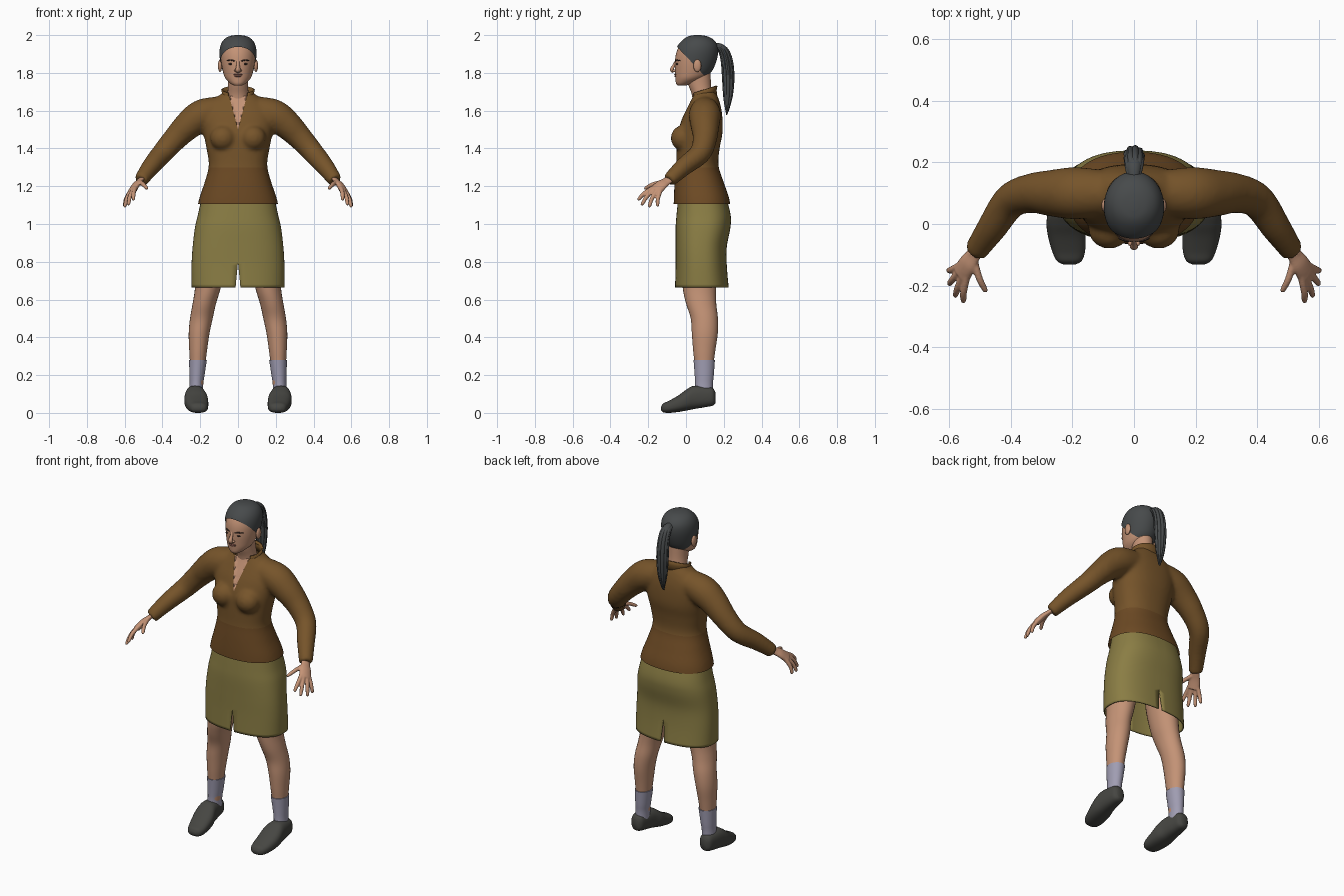
import bpy, bmesh, math, random
from mathutils import Vector

if "Cube" in bpy.data.objects:
    bpy.data.objects.remove(bpy.data.objects["Cube"])

random.seed(4)


def colour(name, r, g, b):
    m = bpy.data.materials.new(name)
    m.diffuse_color = [((c / 255 + 0.055) / 1.055) ** 2.4 for c in (r, g, b)] + [1]
    m.use_nodes = True
    m.node_tree.nodes["Principled BSDF"].inputs["Base Color"].default_value = m.diffuse_color
    return m


BROWN = colour("brown jacket", 118, 84, 42)
LOWBROWN = colour("dark brown jacket", 109, 74, 36)
OLIVE = colour("olive skirt", 138, 125, 68)
SKIN = colour("skin", 196, 147, 118)
SOCK = colour("lavender sock", 160, 157, 178)
SHOE = colour("charcoal shoe", 70, 70, 66)
HAIR = colour("dark grey hair", 71, 74, 75)
LIP = colour("lip", 152, 100, 88)
DARK = colour("dark brow", 58, 45, 40)


def spline(rows, k):
    """Smooth interpolation through rows of numbers."""
    out = []
    for i in range(len(rows) - 1):
        a, b, c, d = (rows[min(max(j, 0), len(rows) - 1)] for j in range(i - 1, i + 3))
        for s in range(k):
            t = s / k
            out.append([0.5 * (2 * q + (r - p) * t + (2 * p - 5 * q + 4 * r - u) * t * t
                        + (3 * q - p - 3 * r + u) * t ** 3) for p, q, r, u in zip(a, b, c, d)])
    return out + [list(rows[-1])]


def skin_rings(bm, rings, cap=True):
    vs = [[bm.verts.new(p) for p in ring] for ring in rings]
    n = len(vs[0])
    for a, b in zip(vs, vs[1:]):
        for i in range(n):
            bm.faces.new((a[i], a[(i + 1) % n], b[(i + 1) % n], b[i]))
    if cap:
        bm.faces.new(vs[0])
        bm.faces.new(vs[-1])


def loft(bm, rows, n=40, power=2.0, axis='z', cap=True, k=5, grow=0.0):
    """Rows: position along axis, centre x, half width, low and high of the third axis."""
    rings = []
    for h, cx, rx, lo, hi in spline(rows, k):
        ring = []
        for i in range(n):
            a = 2 * math.pi * i / n
            c, s = math.cos(a), math.sin(a)
            u = cx + (rx + grow) * math.copysign(abs(c) ** (2 / power), c)
            v = (lo + hi) / 2 + ((hi - lo) / 2 + grow) * math.copysign(abs(s) ** (2 / power), s)
            ring.append((u, v, h) if axis == 'z' else (u, h, v))
        rings.append(ring)
    skin_rings(bm, rings, cap)


def tube(bm, rows, side=(0, 1, 0.01), flat=1.0, n=16, k=5):
    """Rows: x, y, z, radius."""
    pts = spline(rows, k)
    rings = []
    for i, p in enumerate(pts):
        t = (Vector(pts[min(i + 1, len(pts) - 1)][:3]) - Vector(pts[max(i - 1, 0)][:3])).normalized()
        s = Vector(side)
        s = (s - t * s.dot(t)).normalized()
        o = t.cross(s)
        rings.append([Vector(p[:3]) + p[3] * (s * math.cos(a) + o * flat * math.sin(a))
                      for a in (2 * math.pi * j / n for j in range(n))])
    skin_rings(bm, rings)


def ball(bm, loc, size):
    g = bmesh.ops.create_uvsphere(bm, u_segments=20, v_segments=12, radius=1)
    bmesh.ops.scale(bm, vec=size, verts=g['verts'])
    bmesh.ops.translate(bm, vec=loc, verts=g['verts'])


def cut(bm, co, no, keep=None, clear=False):
    faces = [f for f in bm.faces if keep is None or keep(f.calc_center_median())]
    geom = list({v for f in faces for v in f.verts}) + list({e for f in faces for e in f.edges}) + faces
    bmesh.ops.bisect_plane(bm, geom=geom, plane_co=co, plane_no=no, clear_inner=clear)


def wedge(bm, tip, end, half, side):
    """Cut a narrow V shape on the front or back and return its faces."""
    for s in (1, -1):
        cut(bm, (0, 0, tip), (end - tip, 0, -s * half), lambda c: c.y * side > -0.06 and abs(c.x) < 0.12)
    mids = [(f, f.calc_center_median()) for f in bm.faces]
    return [f for f, c in mids if c.y * side > -0.06 and (c.z - tip) / (end - tip) > 0
            and abs(c.x) < half * (c.z - tip) / (end - tip) - 1e-5]


def finish(name, bm, mats, mirror=False, voxel=0, thick=0):
    bmesh.ops.recalc_face_normals(bm, faces=bm.faces)
    me = bpy.data.meshes.new(name)
    bm.to_mesh(me)
    bm.free()
    ob = bpy.data.objects.new(name, me)
    bpy.context.collection.objects.link(ob)
    if voxel:
        r = ob.modifiers.new("blend", 'REMESH')
        r.mode, r.voxel_size = 'VOXEL', voxel
        s = ob.modifiers.new("soften", 'SMOOTH')
        s.iterations = 6
        dg = bpy.context.evaluated_depsgraph_get()
        me = bpy.data.meshes.new_from_object(ob.evaluated_get(dg))
        ob.modifiers.clear()
        ob.data = me
    me.materials.clear()
    for m in mats:
        me.materials.append(m)
    me.polygons.foreach_set("use_smooth", [True] * len(me.polygons))
    me.set_sharp_from_angle(angle=math.radians(45))
    if thick:
        ob.modifiers.new("thickness", 'SOLIDIFY').thickness = thick
    if mirror:
        ob.modifiers.new("mirror", 'MIRROR')
    return ob


def lofted(name, rows, mat, mirror=False, **kw):
    bm = bmesh.new()
    loft(bm, rows, **kw)
    return finish(name, bm, [mat], mirror)


# Jacket: torso, bust and sleeves blended into one surface
bm = bmesh.new()
loft(bm, [(1.04, 0, .225, -.065, .24), (1.13, 0, .207, -.065, .23), (1.22, 0, .177, -.06, .2),
          (1.31, 0, .155, -.052, .172), (1.4, 0, .167, -.05, .178), (1.48, 0, .182, -.045, .193),
          (1.56, 0, .19, -.02, .193), (1.62, 0, .17, .008, .185), (1.67, 0, .115, .03, .17),
          (1.70, 0, .078, .037, .157), (1.75, 0, .072, .04, .15)], power=2.3)
for s in (1, -1):
    ball(bm, (s * .08, -.02, 1.455), (.068, .061, .066))
    tube(bm, [(s * x, y, z, r) for x, y, z, r in (
        (.1, .1, 1.6, .076), (.19, .1, 1.575, .085), (.26, .1, 1.525, .077), (.33, .1, 1.455, .065),
        (.4, .075, 1.375, .057), (.46, -.01, 1.305, .049), (.515, -.09, 1.23, .038))], n=24)
jacket = finish("jacket", bm, [BROWN, LOWBROWN, SKIN], voxel=.011)
bm = bmesh.new()
bm.from_mesh(jacket.data)
cut(bm, (0, 0, 1.105), (0, 0, 1), clear=True)
cut(bm, (0, .1, 1.70), (0, .35, -1), clear=True)
cut(bm, (0, 0, 1.3), (0, 0, 1), lambda c: abs(c.x) < .2)
for f in bm.faces:
    c = f.calc_center_median()
    f.material_index = int(c.z < 1.3 and abs(c.x) < .26)
neckline = set(wedge(bm, 1.5, 1.69, .05, -1))
for f in neckline:
    f.material_index = 2
for v in [v for v in bm.verts if v.link_faces and all(f in neckline for f in v.link_faces)]:
    v.co.y += .007
bm.to_mesh(jacket.data)
bm.free()
jacket.data.set_sharp_from_angle(angle=math.radians(50))

# Collar: band around the neck, open and lower at the front
bm = bmesh.new()
rows = []
for r, z in ((.0, -.035), (-.004, 0), (.001, .022)):
    row = []
    for i in range(33):
        a = math.radians(-52 + 284 * i / 32)
        y = .095 + (.063 + r) * math.sin(a)
        row.append(bm.verts.new(((.08 + r) * math.cos(a), y, 1.69 + z + .32 * (y - .095))))
    rows.append(row)
for a, b in zip(rows, rows[1:]):
    for i in range(32):
        bm.faces.new((a[i], a[i + 1], b[i + 1], b[i]))
finish("collar", bm, [BROWN], thick=.008)

# Skirt with a slit at the centre back
bm = bmesh.new()
loft(bm, [(1.15, 0, .19, -.04, .21), (1.05, 0, .212, -.05, .236), (.98, 0, .228, -.055, .235),
          (.88, 0, .24, -.055, .216), (.78, 0, .246, -.055, .216), (.665, 0, .246, -.058, .226)],
     power=2.45, n=64, cap=False)
bmesh.ops.delete(bm, geom=wedge(bm, .8, .665, .013, 1), context='FACES')
finish("skirt", bm, [OLIVE], thick=.006)

# Legs, socks and shoes
lofted("leg", [(.97, .115, .085, -.01, .18), (.8, .14, .08, -.03, .17), (.66, .16, .068, -.017, .16),
               (.58, .178, .062, 0, .16), (.5, .194, .06, .025, .169), (.42, .206, .055, .031, .168),
               (.33, .211, .047, .038, .155), (.25, .214, .04, .046, .145), (.13, .22, .034, .05, .135)],
       SKIN, mirror=True, n=28)
lofted("sock", [(.28, .212, .047, .04, .153), (.2, .217, .04, .046, .147), (.15, .22, .036, .048, .142),
                (.08, .222, .038, .045, .142)], SOCK, mirror=True, n=28)
lofted("shoe", [(-.132, .21, .018, .014, .032), (-.12, .21, .04, .003, .05), (-.09, .212, .053, 0, .064),
                (-.04, .218, .061, .005, .093), (0, .222, .062, .012, .122), (.04, .226, .054, .02, .143),
                (.1, .228, .045, .03, .14), (.14, .228, .037, .038, .132), (.155, .228, .02, .05, .11)],
       SHOE, mirror=True, power=2.5, axis='y', n=32)

# Hand with palm, thumb and four fingers
bm = bmesh.new()
across = (.56, .72, -.4)
tube(bm, [(.497, -.065, 1.255, .028), (.52, -.1, 1.228, .027), (.54, -.13, 1.207, .034),
          (.56, -.163, 1.174, .037)], side=across, flat=.5)
for base, tip in (((.542, -.172, 1.19), (.555, -.256, 1.128)), ((.553, -.166, 1.184), (.582, -.237, 1.1)),
                  ((.564, -.152, 1.175), (.602, -.197, 1.09)), ((.571, -.137, 1.167), (.604, -.152, 1.093)),
                  ((.518, -.115, 1.222), (.481, -.222, 1.188))):
    b, t = Vector(base), Vector(tip)
    m = b.lerp(t, .5) + Vector((.004, -.004, .006))
    tube(bm, [(*(b + (b - t) * .2), .0125), (*m, .0115), (*b.lerp(t, .9), .0095), (*t, .005)], n=12, side=across)
finish("hand", bm, [SKIN], mirror=True, voxel=.004)

# Neck and head
lofted("neck", [(1.6, 0, .06, .04, .14), (1.68, 0, .056, .032, .138), (1.74, 0, .053, .012, .132),
                (1.81, 0, .055, .0, .13)], SKIN)
skull = [(1.733, 0, .022, -.045, .0), (1.745, 0, .042, -.053, .04), (1.77, 0, .066, -.056, .095),
         (1.8, 0, .078, -.058, .13), (1.85, 0, .088, -.059, .153), (1.9, 0, .092, -.053, .164),
         (1.94, 0, .086, -.036, .16), (1.97, 0, .068, -.008, .138), (1.987, 0, .04, .02, .105),
         (1.993, 0, .006, .05, .07)]
lofted("head", skull, SKIN)
bm = bmesh.new()
loft(bm, [(z + .007, *rest) for z, *rest in skull], grow=.006, n=48)
cut(bm, (0, 0, 1.888), (0, 1.05, 1), clear=True)
finish("hair_cap", bm, [HAIR])

# Ponytail made of a core and overlapping strands
bm = bmesh.new()
tail = [(0, .15, 1.945, .018), (0, .19, 1.928, .026), (0, .214, 1.87, .029), (0, .223, 1.78, .03),
        (0, .222, 1.68, .024), (0, .217, 1.615, .013), (0, .214, 1.585, .003)]
tube(bm, tail, side=(1, 0, 0), flat=.85)
for i in range(9):
    a = 2 * math.pi * i / 9
    drop = random.uniform(-.01, .03)
    tube(bm, [(x + r * .8 * math.cos(a), y + r * .75 * math.sin(a), z + drop * j / 6, max(r * .38, .003))
              for j, (x, y, z, r) in enumerate(tail)], side=(1, 0, 0), n=8)
finish("ponytail", bm, [HAIR])

# Facial features
bm = bmesh.new()
tube(bm, [(0, -.052, 1.865, .008), (0, -.064, 1.84, .009), (0, -.074, 1.818, .013), (0, -.064, 1.806, .011)],
     side=(1, 0, 0), flat=.8)
for s in (1, -1):
    ball(bm, (s * .011, -.062, 1.812), (.009, .01, .007))
finish("nose", bm, [SKIN])
bm = bmesh.new()
ball(bm, (.095, .06, 1.838), (.011, .021, .033))
finish("ear", bm, [SKIN], mirror=True)
bm = bmesh.new()
for z, w, h in ((1.791, .025, .004), (1.783, .021, .005)):
    ball(bm, (0, -.05, z), (w, .013, h))
finish("lips", bm, [LIP])
bm = bmesh.new()
ball(bm, (.036, -.047, 1.847), (.014, .006, .005))
finish("eye", bm, [DARK], mirror=True)
bm = bmesh.new()
tube(bm, [(.016, -.056, 1.862, .003), (.038, -.05, 1.868, .0035), (.06, -.03, 1.864, .002)], n=8)
finish("eyebrow", bm, [DARK], mirror=True)
